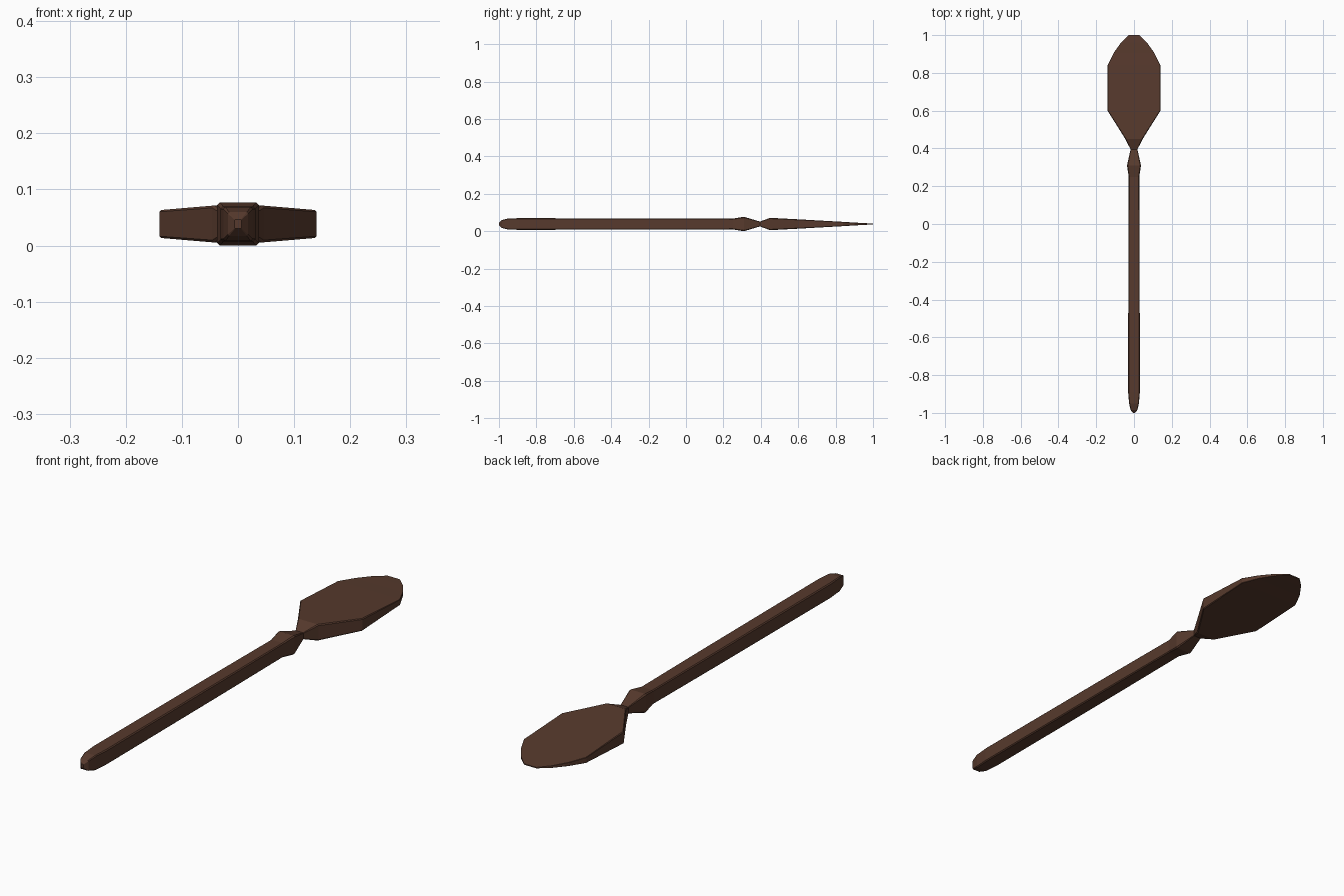
import bpy
import bmesh

cube = bpy.data.objects.get("Cube")
if cube:
    bpy.data.objects.remove(cube, do_unlink=True)

# One dark wood colour
wood = bpy.data.materials.new("dark_brown_wood")
wood.use_nodes = True
colour = (0.095, 0.042, 0.026, 1)
wood.diffuse_color = colour
wood.node_tree.nodes["Principled BSDF"].inputs["Base Color"].default_value = colour

MID = 0.0385  # height of the centre line


def section(y, w, h):
    """Rectangle with slightly chamfered corners, across the y axis."""
    c = 0.13 * min(w, h)
    quarter = [(w, h - c), (w - c, h)]
    ring = quarter + [(-x, z) for x, z in reversed(quarter)]
    ring += [(-x, -z) for x, z in ring]
    return [(x, y, MID + z) for x, z in ring]


def loft(name, stations):
    """Skin a row of (y, half width, half height) sections and cap the ends."""
    bm = bmesh.new()
    rings = [[bm.verts.new(p) for p in section(*s)] for s in stations]
    for a, b in zip(rings, rings[1:]):
        n = len(a)
        for i in range(n):
            j = (i + 1) % n
            bm.faces.new((a[i], a[j], b[j], b[i]))
    bm.faces.new(rings[0])
    bm.faces.new(rings[-1])
    bmesh.ops.recalc_face_normals(bm, faces=bm.faces)
    mesh = bpy.data.meshes.new(name)
    bm.to_mesh(mesh)
    bm.free()
    mesh.materials.append(wood)
    obj = bpy.data.objects.new(name, mesh)
    bpy.context.collection.objects.link(obj)
    return obj


# Handle with rounded tip, collar and pinched neck, widening into the blade
loft("paddle", [
    (-1.00, 0.006, 0.008),
    (-0.985, 0.018, 0.021),
    (-0.95, 0.026, 0.030),
    (-0.89, 0.031, 0.031),
    (-0.14, 0.030, 0.030),
    (0.25, 0.028, 0.029),
    (0.31, 0.037, 0.0385),
    (0.395, 0.018, 0.013),
    (0.45, 0.046, 0.033),
    (0.60, 0.140, 0.025),
    (0.84, 0.140, 0.0115),
    (0.905, 0.108, 0.0075),
    (0.96, 0.069, 0.0045),
    (1.00, 0.028, 0.002),
])
